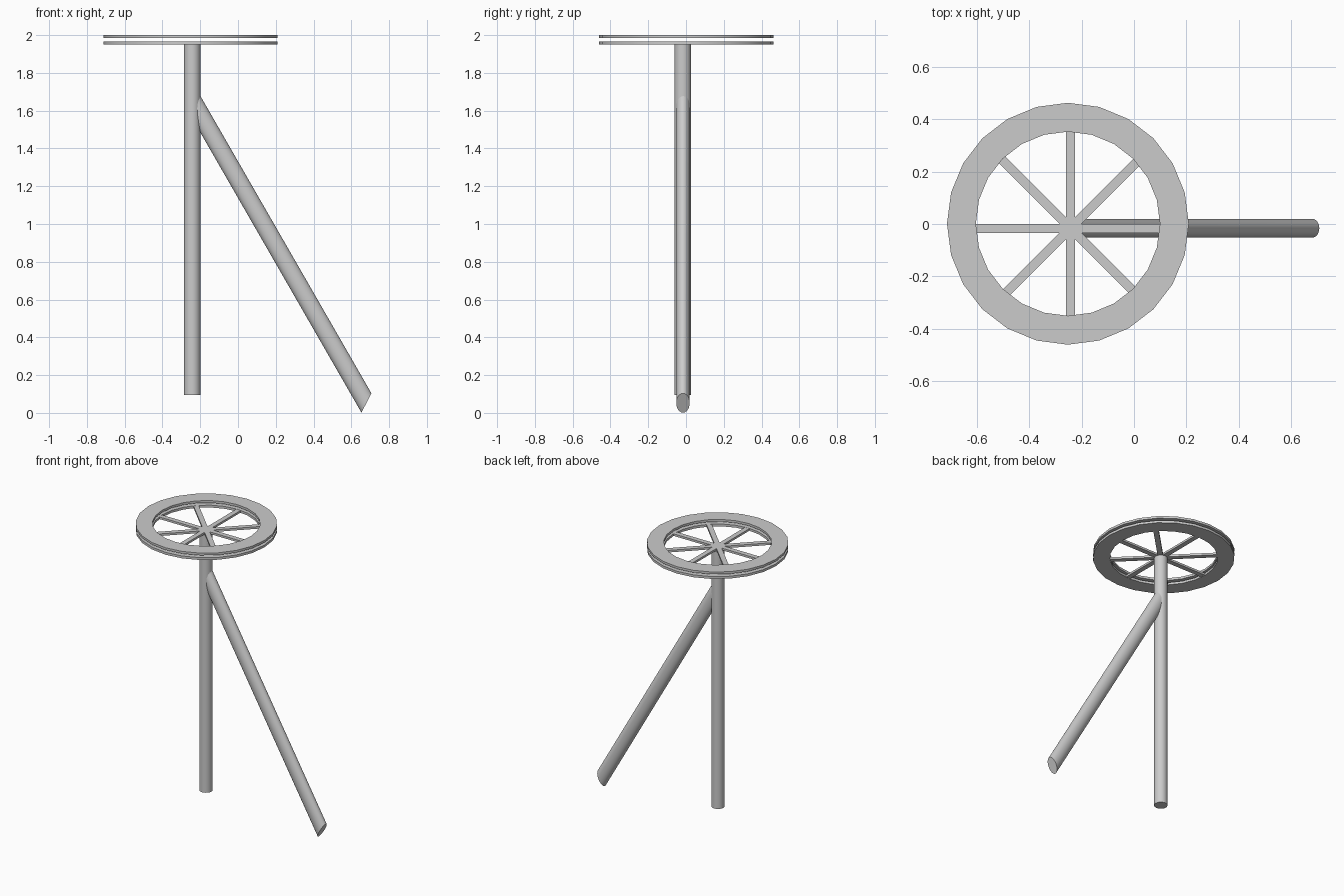
import bpy, bmesh
from math import sin, cos, pi
from mathutils import Vector, Matrix

if "Cube" in bpy.data.objects:
    bpy.data.objects.remove(bpy.data.objects["Cube"])

HUB = Vector((-0.242, -0.017, 0))
RING_CENTRE = Vector((-0.252, 0.001, 0))


def finish(name, bm):
    bmesh.ops.recalc_face_normals(bm, faces=bm.faces)
    mesh = bpy.data.meshes.new(name)
    bm.to_mesh(mesh)
    bm.free()
    ob = bpy.data.objects.new(name, mesh)
    bpy.context.collection.objects.link(ob)
    bpy.ops.object.select_all(action='DESELECT')
    bpy.context.view_layer.objects.active = ob
    ob.select_set(True)
    bpy.ops.object.shade_smooth_by_angle(angle=pi / 6)
    return ob


def loft(name, loops, caps=True):
    """Skin a list of point loops; without caps the last joins the first."""
    bm = bmesh.new()
    rings = [[bm.verts.new(p) for p in loop] for loop in loops]
    n = len(rings[0])
    pairs = list(zip(rings, rings[1:]))
    if caps:
        bm.faces.new(rings[0])
        bm.faces.new(rings[-1])
    else:
        pairs.append((rings[-1], rings[0]))
    for a, b in pairs:
        for i in range(n):
            j = (i + 1) % n
            bm.faces.new((a[i], a[j], b[j], b[i]))
    return finish(name, bm)


def ellipse(centre, u, v, n=24):
    c, u, v = Vector(centre), Vector(u), Vector(v)
    return [c + u * cos(2 * pi * i / n) + v * sin(2 * pi * i / n) for i in range(n)]


def circle(centre, z, r):
    return ellipse((centre.x, centre.y, z), (r, 0, 0), (0, r, 0))


# Two flat rim rings with an open gap between them
for name, z0, z1 in (("lower_rim", 1.95, 1.967), ("upper_rim", 1.984, 2.0)):
    loft(name, [circle(RING_CENTRE, z, r) for r, z in
                ((0.461, z0), (0.461, z1), (0.351, z1), (0.351, z0))], caps=False)

# Four crossing bars make eight spokes, ending inside the lower rim
bm = bmesh.new()
for k in range(4):
    m = (Matrix.Translation(HUB + Vector((0, 0, 1.9585)))
         @ Matrix.Rotation(k * pi / 4, 4, 'Z')
         @ Matrix.Diagonal((0.76, 0.035, 0.015, 1)))
    bmesh.ops.create_cube(bm, size=1, matrix=m)
finish("spokes", bm)

# Upright post
loft("post", [circle(HUB, z, 0.0435) for z in (0.095, 1.952)])

# Slanted brace with an oblique cut at its foot, upper end buried in the post
tilt, side = (0.0265, 0, 0.051), (0, 0.0355, 0)
loft("brace", [ellipse(c, tilt, side) for c in
               ((0.68, -0.016, 0.0525), (-0.236, -0.016, 1.645))])
